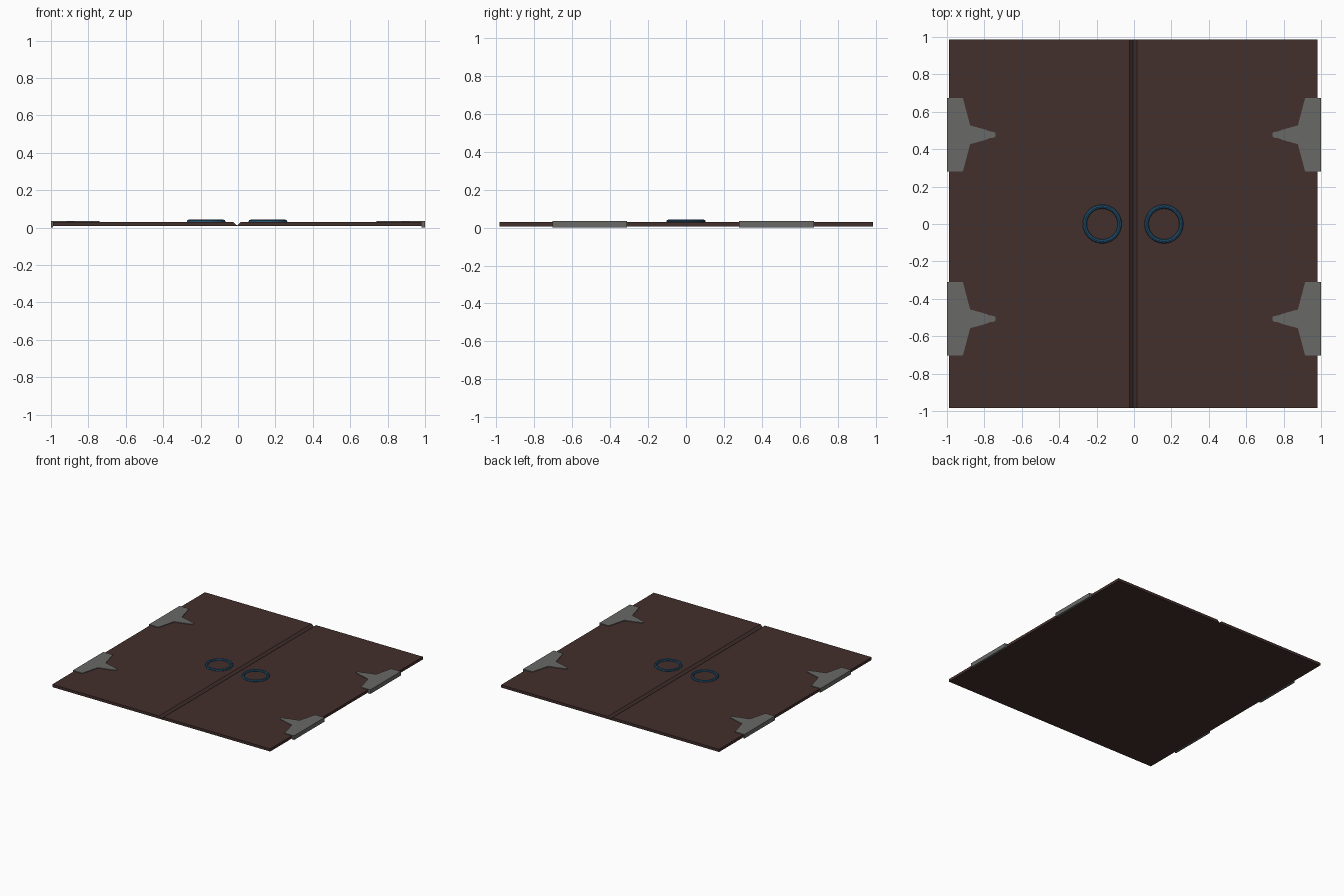
import bpy, bmesh, math

if "Cube" in bpy.data.objects:
    bpy.data.objects.remove(bpy.data.objects["Cube"])


def material(name, color):
    m = bpy.data.materials.new(name)
    m.diffuse_color = (*color, 1)
    m.use_nodes = True
    m.node_tree.nodes["Principled BSDF"].inputs["Base Color"].default_value = m.diffuse_color
    return m


WOOD = material("dark_wood", (0.055, 0.029, 0.026))
IRON = material("iron", (0.14, 0.14, 0.135))
BLUE = material("blue_metal", (0.017, 0.085, 0.17))


def prism(name, profile, depth, place, mat):
    """Extrude a 2D profile; place(u, v, t) maps it into space."""
    bm = bmesh.new()
    f = bm.faces.new([bm.verts.new(place(u, v, depth[0])) for u, v in profile])
    geo = bmesh.ops.extrude_face_region(bm, geom=[f])["geom"]
    n = len(profile)
    new = [g for g in geo if isinstance(g, bmesh.types.BMVert)]
    delta = [b - a for a, b in zip(place(0, 0, depth[0]), place(0, 0, depth[1]))]
    bmesh.ops.translate(bm, verts=new, vec=delta)
    bmesh.ops.recalc_face_normals(bm, faces=bm.faces)
    me = bpy.data.meshes.new(name)
    bm.to_mesh(me)
    bm.free()
    me.materials.append(mat)
    ob = bpy.data.objects.new(name, me)
    bpy.context.collection.objects.link(ob)
    return ob


# Two door leaves whose bevelled edges meet in a V groove
MID, BOT, TOP = -0.005, 0.007, 0.029
for side, edge in (("left", -0.99), ("right", 0.98)):
    s = -1 if edge < 0 else 1
    profile = [(edge, BOT), (MID, BOT), (MID, 0.011), (MID + s * 0.02, TOP), (edge, TOP)]
    prism(side + "_door", profile, (-0.984, 0.987),
          lambda u, v, t: (u, t, v), WOOD)

# Strap hinges: a tapered plate on top plus a lip over the outer edge
half = [(1.0, 0.197), (0.915, 0.197), (0.876, 0.05),
        (0.795, 0.028), (0.77, 0.018), (0.747, 0.015), (0.74, 0.008)]
plate = half + [(x, -y) for x, y in reversed(half)]
for s, side in ((-1, "left"), (1, "right")):
    for yc, row in ((0.477, "back"), (-0.507, "front")):
        place = lambda u, v, t: (s * u, yc + v, t)
        prism(f"hinge_plate_{side}_{row}", plate, (0.027, 0.034), place, IRON)
        inner = 0.98 if s > 0 else 0.99
        lip = [(inner, -0.197), (1.0, -0.197), (1.0, 0.197), (inner, 0.197)]
        prism(f"hinge_lip_{side}_{row}", lip, (0.0, 0.03), place, IRON)

# Ring pulls
for x, side in ((-0.17, "left"), (0.16, "right")):
    bpy.ops.mesh.primitive_torus_add(major_radius=0.093, minor_radius=0.011,
                                     major_segments=32, minor_segments=8,
                                     location=(x, 0, 0.031))
    ring = bpy.context.object
    ring.name = "ring_pull_" + side
    ring.data.materials.append(BLUE)
